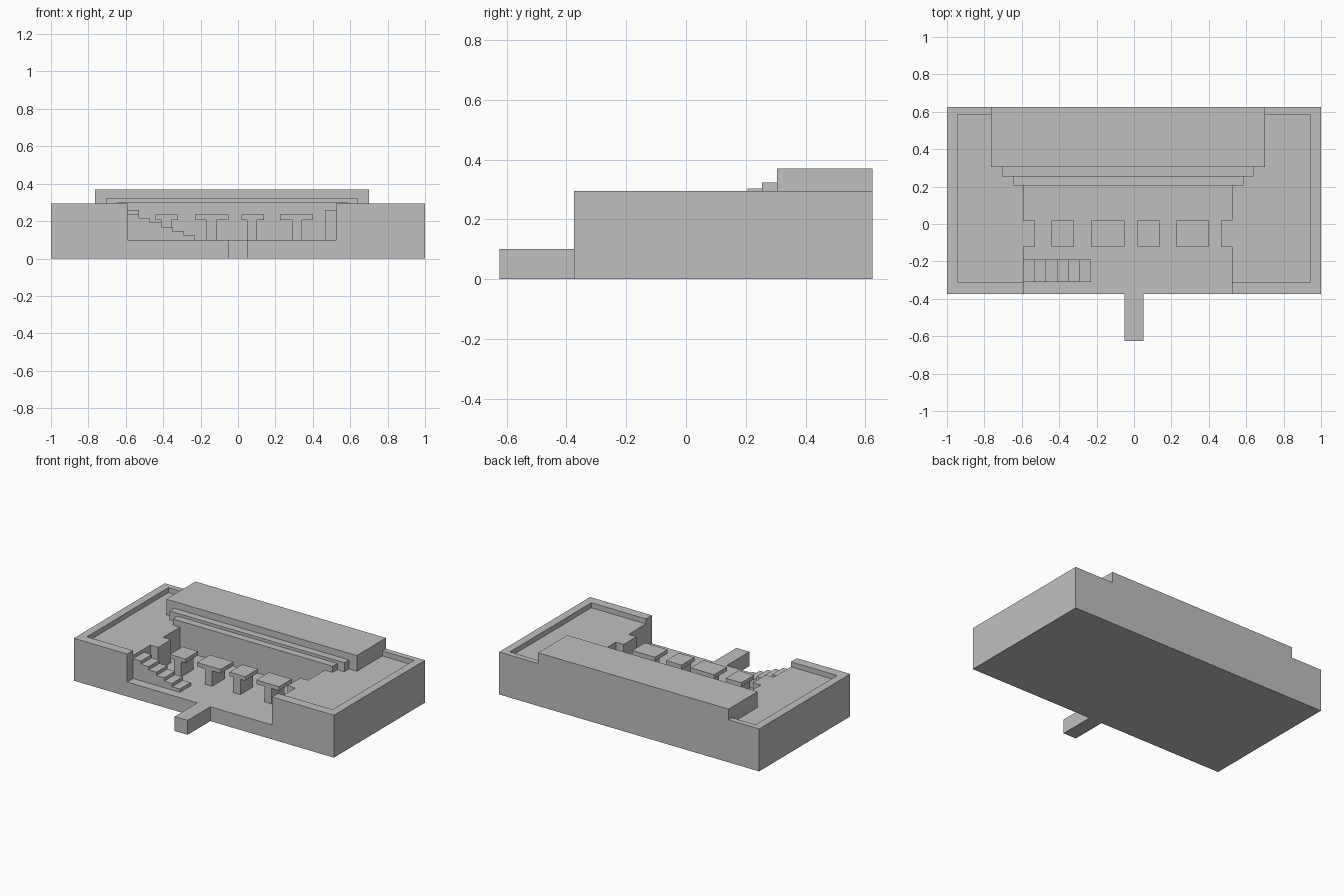
import bpy
import bmesh

old = bpy.data.objects.get("Cube")
if old:
    bpy.data.objects.remove(old, do_unlink=True)

STONE = (0.53, 0.53, 0.53, 1)
stone = bpy.data.materials.new("grey_stone")
stone.use_nodes = True
stone.diffuse_color = STONE
stone.node_tree.nodes["Principled BSDF"].inputs["Base Color"].default_value = STONE


def prism(name, outline, axis, low, high):
    """Extrude a 2D outline along y ('y', points are x,z) or z ('z', points are x,y)."""
    bm = bmesh.new()
    place = (lambda a, b: (a, low, b)) if axis == 'y' else (lambda a, b: (a, b, low))
    shift = (0, high - low, 0) if axis == 'y' else (0, 0, high - low)
    face = bm.faces.new([bm.verts.new(place(a, b)) for a, b in outline])
    new = bmesh.ops.extrude_face_region(bm, geom=[face])["geom"]
    bmesh.ops.translate(bm, vec=shift, verts=[v for v in new if isinstance(v, bmesh.types.BMVert)])
    bmesh.ops.recalc_face_normals(bm, faces=bm.faces)
    mesh = bpy.data.meshes.new(name)
    bm.to_mesh(mesh)
    bm.free()
    mesh.materials.append(stone)
    obj = bpy.data.objects.new(name, mesh)
    bpy.context.collection.objects.link(obj)
    return obj


def box(name, x0, x1, y0, y1, z0, z1):
    return prism(name, [(x0, y0), (x1, y0), (x1, y1), (x0, y1)], 'z', z0, z1)


# Main levels and plan lines
FLOOR, DECK, RIM = 0.10, 0.26, 0.295
FRONT, BACK = -0.375, 0.625
COURT_R, COURT_L, COURT_BACK = -0.59, 0.525, 0.205
PIER_Y = (-0.12, 0.02)

# Solid foundation with the entrance path
box("foundation", -1, 1, FRONT, BACK, 0, FLOOR)
box("entrance_path", -0.05, 0.05, -0.625, FRONT, 0, FLOOR)

# U-shaped deck around the courtyard, with a pier projecting from each side
prism("deck", [(-1, FRONT), (COURT_R, FRONT),
               (COURT_R, PIER_Y[0]), (-0.53, PIER_Y[0]), (-0.53, PIER_Y[1]), (COURT_R, PIER_Y[1]),
               (COURT_R, COURT_BACK), (COURT_L, COURT_BACK),
               (COURT_L, PIER_Y[1]), (0.465, PIER_Y[1]), (0.465, PIER_Y[0]), (COURT_L, PIER_Y[0]),
               (COURT_L, FRONT), (1, FRONT), (1, BACK), (-1, BACK)], 'z', FLOOR, DECK)

# Parapets: a C-shaped rim on each wing
for side, sign, court, hall in (("right", -1, 0.59, 0.765), ("left", 1, 0.525, 0.70)):
    rim = [(court, FRONT), (1, FRONT), (1, BACK), (hall, BACK),
           (hall, 0.585), (0.945, 0.585), (0.945, -0.31), (court, -0.31)]
    prism(side + "_parapet", [(sign * x, y) for x, y in rim], 'z', DECK, RIM)

# Stepped hall at the back
box("lower_tier", -0.645, 0.585, COURT_BACK, 0.255, DECK, 0.303)
box("middle_tier", -0.705, 0.64, 0.255, 0.305, DECK, 0.323)
box("upper_tier", -0.765, 0.70, 0.305, BACK, DECK, 0.37)

# Solid staircase from the deck down to the courtyard
STEPS, RUN = 6, 0.06
rise = (DECK - FLOOR) / (STEPS + 1)
profile = [(COURT_R, FLOOR)]
for i in range(STEPS):
    z = DECK - rise * (i + 1)
    profile += [(COURT_R + RUN * i, z), (COURT_R + RUN * (i + 1), z)]
profile.append((COURT_R + RUN * STEPS, FLOOR))
prism("staircase", profile, 'y', -0.31, -0.19)

# Row of T-shaped piers: cap start, cap end, stem start
for n, (x0, x1, s) in enumerate([(-0.44, -0.32, -0.41), (-0.23, -0.05, -0.17),
                                 (0.02, 0.14, 0.047), (0.225, 0.40, 0.288)], 1):
    t = s + 0.055
    prism(f"pier_{n}", [(s, FLOOR), (t, FLOOR), (t, 0.207), (x1, 0.207),
                        (x1, 0.235), (x0, 0.235), (x0, 0.207), (s, 0.207)], 'y', *PIER_Y)
